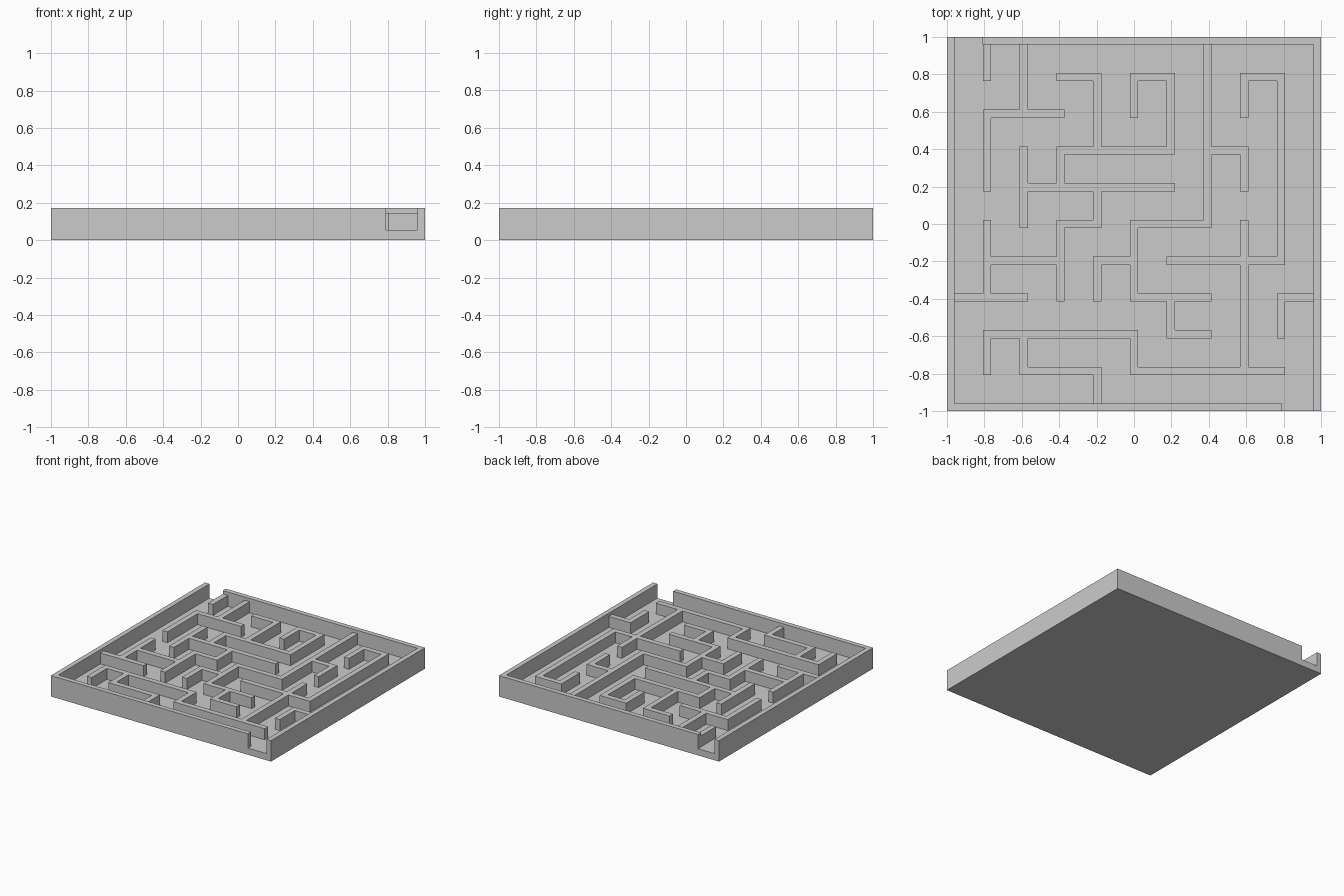
import bpy, bmesh

if "Cube" in bpy.data.objects:
    bpy.data.objects.remove(bpy.data.objects["Cube"])

FLOOR, INNER_TOP, OUTER_TOP = 0.055, 0.145, 0.172
PITCH, THICK = 0.1965, 0.044      # maze grid spacing, inner wall thickness


def extrude_object(name, polygons, z0, z1):
    """Make a solid from flat polygons that share corners."""
    bm = bmesh.new()
    for poly in polygons:
        bm.faces.new([bm.verts.new((x, y, z0)) for x, y in poly])
    bmesh.ops.remove_doubles(bm, verts=bm.verts[:], dist=0.0005)
    res = bmesh.ops.extrude_face_region(bm, geom=bm.faces[:], use_keep_orig=True)
    for v in res["geom"]:
        if isinstance(v, bmesh.types.BMVert):
            v.co.z = z1
    bmesh.ops.dissolve_limit(bm, angle_limit=0.01, verts=bm.verts[:], edges=bm.edges[:])
    bmesh.ops.recalc_face_normals(bm, faces=bm.faces[:])
    mesh = bpy.data.meshes.new(name)
    bm.to_mesh(mesh)
    bm.free()
    obj = bpy.data.objects.new(name, mesh)
    bpy.context.collection.objects.link(obj)
    return obj


# Base plate
extrude_object("base_plate", [[(-1, -1), (1, -1), (1, 1), (-1, 1)]], 0, FLOOR)

# Two L-shaped outer walls, leaving the entrance and exit gaps
for name, s, end in (("front_left_wall", 1, 0.79), ("back_right_wall", -1, 0.81)):
    ell = [(-1, -1), (end, -1), (end, -0.96), (-0.96, -0.96), (-0.96, 1), (-1, 1)]
    extrude_object(name, [[(s * x, s * y) for x, y in ell]], FLOOR, OUTER_TOP)

# Inner maze walls as paths on the grid (5 = outer wall)
paths = [
    [(-4, 5), (-4, 4)],
    [(-3, 5), (-3, 3)],
    [(-4, 1), (-4, 3), (-2, 3)],
    [(-2, 4), (-1, 4), (-1, 2)],
    [(-2, 1), (-2, 2), (1, 2), (1, 4), (0, 4), (0, 3)],
    [(-3, 1), (1, 1)],
    [(-3, 0), (-3, 2)],
    [(-1, 1), (-1, 0), (-2, 0), (-2, -2)],
    [(2, 5), (2, 0), (0, 0), (0, -2), (2, -2)],
    [(2, 2), (3, 2), (3, 1)],
    [(0, -1), (-1, -1), (-1, -2)],
    [(1, -2), (1, -3), (2, -3)],
    [(3, 3), (3, 4), (4, 4), (4, -1), (1, -1)],
    [(3, 0), (3, -4)],
    [(4, -4), (0, -4), (0, -3), (-4, -3), (-4, -4)],
    [(-3, -3), (-3, -4), (-1, -4), (-1, -5)],
    [(-4, 0), (-4, -2)],
    [(-4, -1), (-2, -1)],
    [(-5, -2), (-3, -2)],
    [(5, -2), (4, -2), (4, -3)],
]

# Mark the cells covered by walls: even index = post, odd index = span between posts
cells = set()
for path in paths:
    for (x0, y0), (x1, y1) in zip(path, path[1:]):
        for i in range(2 * min(x0, x1), 2 * max(x0, x1) + 1):
            for j in range(2 * min(y0, y1), 2 * max(y0, y1) + 1):
                if max(abs(i), abs(j)) < 10:
                    cells.add((i, j))


def line(k):
    """Lower edge of cell k, kept within the outer walls."""
    v = (k // 2) * PITCH + (THICK / 2 if k % 2 else -THICK / 2)
    return 0.96 if k == 10 else -0.96 if k == -9 else v


quads = [[(line(i), line(j)), (line(i + 1), line(j)),
          (line(i + 1), line(j + 1)), (line(i), line(j + 1))]
         for i, j in sorted(cells)]
extrude_object("maze_walls", quads, FLOOR, INNER_TOP)
